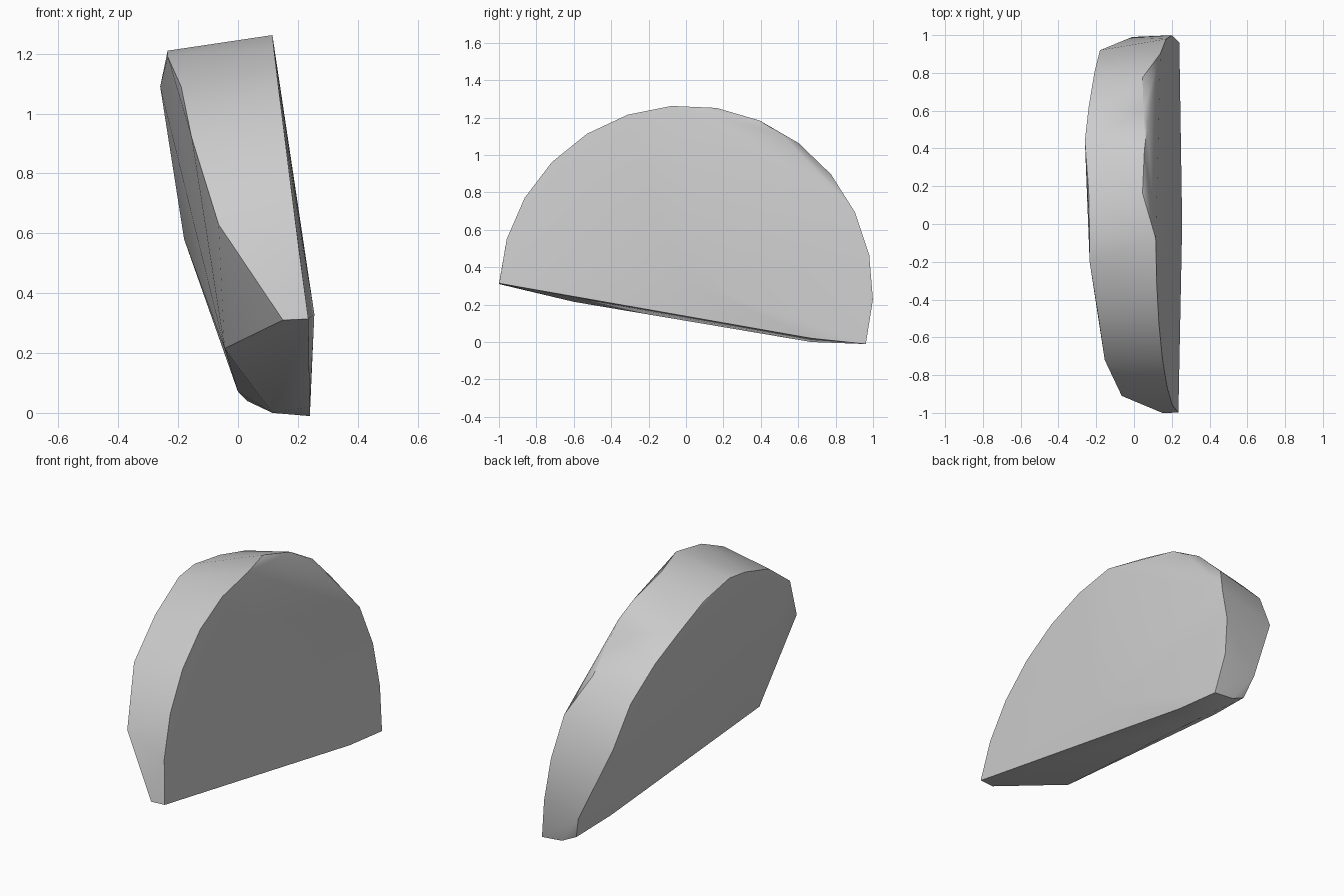
import bpy
import bmesh
from math import sin, cos, radians
from mathutils import Vector

default_cube = bpy.data.objects.get("Cube")
if default_cube:
    bpy.data.objects.remove(default_cube, do_unlink=True)


def make_material(name, colour):
    material = bpy.data.materials.new(name)
    material.use_nodes = True
    material.diffuse_color = colour
    shader = material.node_tree.nodes["Principled BSDF"]
    shader.inputs["Base Color"].default_value = colour
    return material


def rim_point(offset, degrees):
    """Point on the wide round rim, pushed sideways by offset."""
    angle = radians(degrees)
    return Vector((offset, cos(angle), 0.265 + sin(angle)))


def make_chunk(name, points, material):
    """Wrap the corner points in one solid faceted block."""
    bm = bmesh.new()
    for point in points:
        bm.verts.new(point)
    hull = bmesh.ops.convex_hull(bm, input=bm.verts[:])
    unused = [item for item in hull["geom_interior"] + hull["geom_unused"]
              if isinstance(item, bmesh.types.BMVert)]
    bmesh.ops.delete(bm, geom=unused, context="VERTS")
    bmesh.ops.recalc_face_normals(bm, faces=bm.faces[:])
    mesh = bpy.data.meshes.new(name)
    bm.to_mesh(mesh)
    bm.free()
    mesh.materials.append(material)
    chunk = bpy.data.objects.new(name, mesh)
    bpy.context.collection.objects.link(chunk)
    return chunk


# Left face: evenly stepped round rim, each step with its own sideways offset
rim_offsets = (.235, .203, .175, .151, .132, .12, .115, .045, .055, .05, .045,
               .14, .17, .2, .24)
left_rim = [rim_point(offset, 177.2 - 13.8 * step)
            for step, offset in enumerate(rim_offsets)]
left_face = [(.255, 0, .33), (.07, .51, 1.11), (.24, .67, .02)]

# Right face: tilted and slightly smaller, running from front to back
right_face = [(-.065, -.91, .63), (-.155, -.72, .92), (-.19, -.48, 1.09),
              (-.235, -.2, 1.19), (-.235, -.06, 1.21), (-.24, .18, 1.17),
              (-.26, .44, 1.09), (-.24, .62, .98), (-.21, .8, .81),
              (-.18, .92, .58), (-.01, .99, .17)]

# Broken underside corners
underside = [(.15, -1, .31), (-.045, -.6, .215), (0, .68, .07),
             (.115, .67, 0), (.115, .96, 0), (.03, .95, .04)]

grey = make_material("plain grey", (.6, .6, .6, 1))
chunk = make_chunk("half_disc_chunk",
                   left_rim + left_face + right_face + underside, grey)

# Soft shading around the rim with crisp face borders
bpy.ops.object.select_all(action="DESELECT")
chunk.select_set(True)
bpy.context.view_layer.objects.active = chunk
bpy.ops.object.shade_smooth_by_angle(angle=radians(30))
